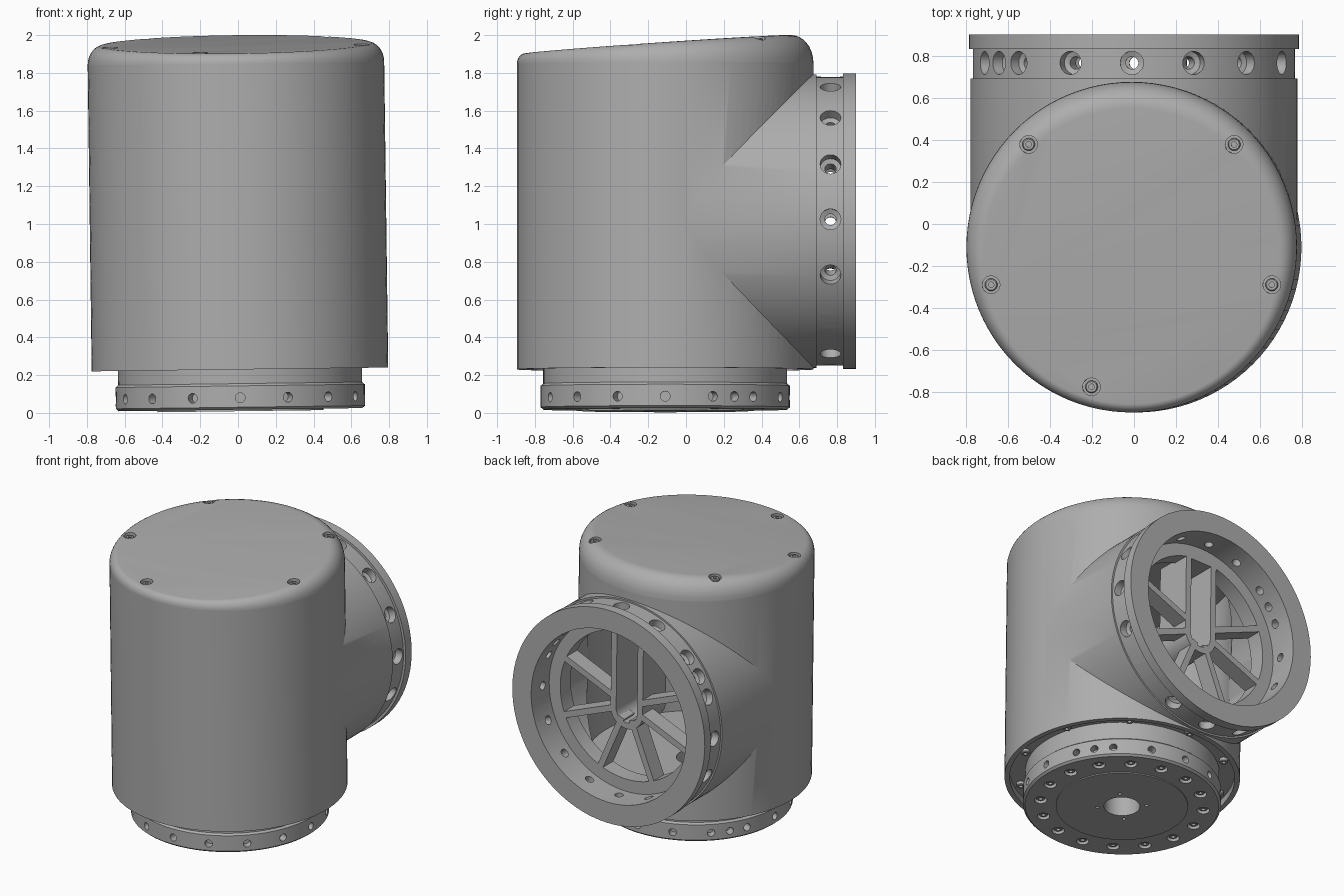
import bpy, bmesh, math
from mathutils import Matrix

if "Cube" in bpy.data.objects:
    bpy.data.objects.remove(bpy.data.objects["Cube"])

T = Matrix.Translation


def rot(deg, axis):
    return Matrix.Rotation(math.radians(deg), 4, axis)


metal = bpy.data.materials.new("grey_metal")
metal.use_nodes = True
GREY = (0.42, 0.42, 0.42, 1)
metal.diffuse_color = GREY
metal.node_tree.nodes["Principled BSDF"].inputs["Base Color"].default_value = GREY

# Frames: slightly leaning main axis, and the rear port axis along +y
MID = 1.015
MAIN = T((0, -0.11, MID)) @ rot(-0.75, 'Y') @ T((0, 0, -MID))
PORT = MAIN @ T((0, 0.11, MID)) @ rot(-90, 'X')


def loft(bm, rings, closed):
    """Skin rings of points; closed joins last ring to first, otherwise ends are capped."""
    rows = [[bm.verts.new(p) for p in ring] for ring in rings]
    n = len(rows[0])
    pairs = list(zip(rows, rows[1:])) + ([(rows[-1], rows[0])] if closed else [])
    for a, b in pairs:
        for i in range(n):
            j = (i + 1) % n
            bm.faces.new((a[i], a[j], b[j], b[i]))
    if not closed:
        bm.faces.new(rows[0])
        bm.faces.new(rows[-1])


def lathe(bm, profile, matrix, seg=96):
    part = bmesh.new()
    rings = [[(r * math.cos(k * math.tau / seg), r * math.sin(k * math.tau / seg), z)
              for k in range(seg)] for r, z in profile]
    on_axis = profile[0][0] == 0
    if on_axis:
        rows = [[part.verts.new(p) for p in ring] for ring in rings]
        for a, b in zip(rows, rows[1:]):
            for i in range(seg):
                j = (i + 1) % seg
                part.faces.new((a[i], a[j], b[j], b[i]))
        bmesh.ops.remove_doubles(part, verts=part.verts, dist=1e-6)
    else:
        loft(part, rings, True)
    merge(bm, part, matrix)


def merge(bm, part, matrix):
    bmesh.ops.recalc_face_normals(part, faces=part.faces)
    part.transform(matrix)
    tmp = bpy.data.meshes.new("tmp")
    part.to_mesh(tmp)
    part.free()
    bm.from_mesh(tmp)
    bpy.data.meshes.remove(tmp)


def make(name, bm):
    mesh = bpy.data.meshes.new(name)
    bm.to_mesh(mesh)
    bm.free()
    mesh.materials.append(metal)
    obj = bpy.data.objects.new(name, mesh)
    bpy.context.collection.objects.link(obj)
    return obj


def turned(name, profile, matrix, seg=96):
    bm = bmesh.new()
    lathe(bm, profile, matrix, seg)
    return make(name, bm)


def many(name, profile, matrices, seg=20):
    bm = bmesh.new()
    for m in matrices:
        lathe(bm, profile, m, seg)
    return make(name, bm)


def boolean(obj, tool, op='DIFFERENCE'):
    mod = obj.modifiers.new("cut", 'BOOLEAN')
    mod.operation, mod.object, mod.solver = op, tool, 'EXACT'
    bpy.context.view_layer.objects.active = obj
    bpy.ops.object.modifier_apply(modifier=mod.name)
    bpy.data.objects.remove(tool)


def rod(r, a, b):
    return [(0, a), (r, a), (r, b), (0, b)]


def around(frame, angles, height):
    """Frames pointing radially outward at a given height."""
    return [frame @ T((0, 0, height)) @ rot(a, 'Z') @ rot(90, 'Y') for a in angles]


def circle(frame, count, radius, offset=0):
    return [frame @ rot(offset + k * 360 / count, 'Z') @ T((radius, 0, 0)) for k in range(count)]


# Housing: upright drum joined with the rear port, hollowed out
housing = turned("housing", rod(0.785, 0.23, 1.85), MAIN)
boolean(housing, turned("port", [(0, -0.05), (0.777, -0.05), (0.777, 0.69), (0.765, 0.69),
                                 (0.765, 0.83), (0.783, 0.83), (0.783, 0.9), (0, 0.9)], PORT), 'UNION')
boolean(housing, turned("cavity", [(0, 0.2), (0.12, 0.2), (0.12, 0.33), (0.72, 0.33),
                                   (0.72, 1.8), (0, 1.8)], MAIN, 80))
boolean(housing, turned("bore", rod(0.63, 0.05, 0.95), PORT, 88))
boolean(housing, turned("groove", [(0.64, 0.2), (0.75, 0.2), (0.75, 0.28), (0.64, 0.28)], MAIN))

# Counterbored holes around the port band
every = [k * 22.5 for k in range(16)]
boolean(housing, many("band_holes", [(0, 0.55), (0.03, 0.55), (0.03, 0.7), (0.055, 0.71),
                                     (0.055, 0.85), (0, 0.85)],
                      around(PORT, every + [-33.75, -146.25], 0.765)))

# Cap: slanted lid whose rounded edge widens toward the back
bm = bmesh.new()
STEPS, SEG, R = 8, 96, 0.785


def cap_height(y):
    return 0.05 + 0.069 * (y + 0.785)


rings = []
for s in range(STEPS + 1):
    t = s / STEPS * math.pi / 2
    ring = []
    for k in range(SEG):
        a = k * math.tau / SEG
        edge = cap_height(R * math.sin(a))
        r = R - 0.8 * edge * (1 - math.cos(t))
        ring.append((r * math.cos(a), r * math.sin(a),
                     1.85 + math.sin(t) * cap_height(r * math.sin(a))))
    rings.append(ring)
loft(bm, rings, False)
bmesh.ops.recalc_face_normals(bm, faces=bm.faces)
bm.transform(MAIN)
cap = make("cap", bm)

# Cap screws sunk in round pockets
seats = []
for a in (45, 135, 195, 254, 345):
    x, y = 0.69 * math.cos(math.radians(a)), 0.69 * math.sin(math.radians(a))
    seats.append(MAIN @ T((x, y, 1.85 + cap_height(y))))
boolean(cap, many("pockets", rod(0.042, -0.035, 0.1), seats))
SOCKET = [(0, -0.04), (0.03, -0.04), (0.03, -0.015), (0.025, -0.01), (0.013, -0.01),
          (0.013, -0.025), (0, -0.025)]
many("cap_screws", SOCKET, seats)

# Base flange with neck, side holes and bolt circle
flange = turned("base_flange", [(0.12, 0.009), (0.44, 0.009), (0.44, 0.017), (0.645, 0.017),
                                (0.66, 0.03), (0.66, 0.143), (0.646, 0.155), (0.646, 0.29),
                                (0.12, 0.29)], MAIN)
boolean(flange, many("side_holes", rod(0.026, 0.6, 0.7),
                     around(MAIN, every + [33.75, 146.25], 0.08)))
boolean(flange, many("bolt_holes", rod(0.042, -0.05, 0.055), circle(MAIN, 16, 0.545, 11.25)))
boolean(flange, many("pin_holes", rod(0.012, -0.05, 0.05), circle(MAIN, 4, 0.165, 45)))
DOWN = rot(180, 'X')
many("flange_bolts", SOCKET, [m @ T((0, 0, 0.017)) @ DOWN for m in circle(MAIN, 16, 0.545, 11.25)])
many("underside_bolts", SOCKET, [m @ T((0, 0, 0.245)) @ DOWN for m in circle(MAIN, 10, 0.697, 18)])

# Spoked wheel inside the port: rim, six spokes and a framed slot
FACE, BACK = 0.69, 0.57
turned("wheel_rim", [(0.54, BACK), (0.65, BACK), (0.65, FACE), (0.54, FACE)], PORT)
bm = bmesh.new()
for a in (22.5, 67.5, 112.5, 157.5, 202.5, -22.5):
    part = bmesh.new()
    bmesh.ops.create_cube(part, size=1)
    part.transform(T((0.335, 0, (FACE + BACK) / 2)) @ Matrix.Diagonal((0.46, 0.045, FACE - BACK, 1)))
    merge(bm, part, PORT @ rot(a, 'Z'))
make("wheel_spokes", bm)


def slot_outline(w, z):
    """U outline, round at the bottom and reaching the rim at the top."""
    arc = [(w * math.cos(k * math.pi / 16), 0.04 + w * math.sin(k * math.pi / 16), z)
           for k in range(17)]
    return arc + [(-w, -0.49 - w * 0.4, z), (w, -0.49 - w * 0.4, z)]


bm = bmesh.new()
loft(bm, [slot_outline(0.13, 0.42), slot_outline(0.13, FACE),
          slot_outline(0.085, FACE), slot_outline(0.085, 0.42)], True)
bmesh.ops.recalc_face_normals(bm, faces=bm.faces)
bm.transform(PORT)
make("wheel_slot_frame", bm)

# Smooth shading with sharp edges kept
bpy.ops.object.select_all(action='DESELECT')
for obj in bpy.context.collection.objects:
    if obj.type == 'MESH' and metal.name in obj.data.materials:
        obj.select_set(True)
        bpy.context.view_layer.objects.active = obj
bpy.ops.object.shade_smooth_by_angle(angle=math.radians(30))
